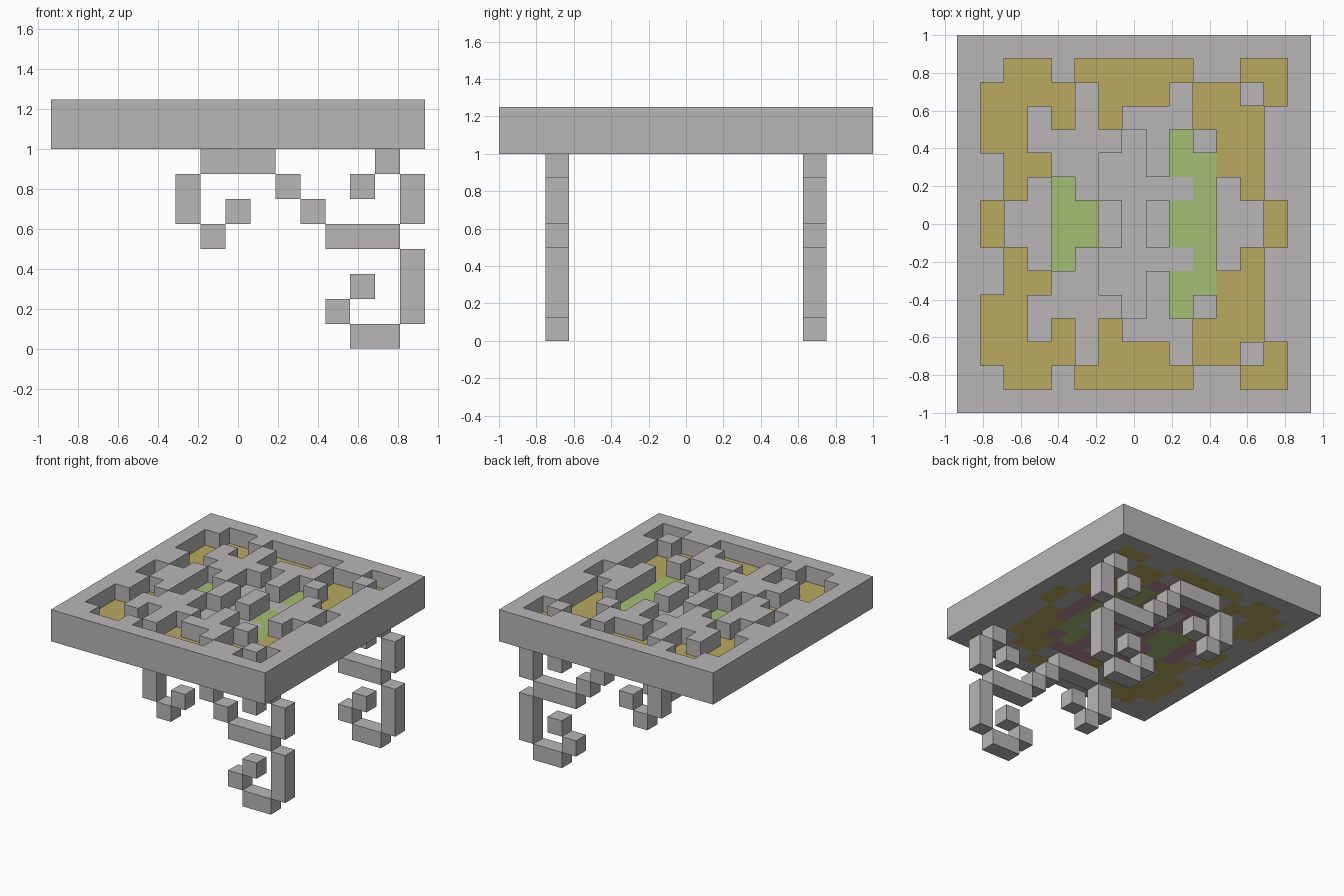
import bpy, bmesh
from mathutils import Vector, Matrix

if "Cube" in bpy.data.objects:
    bpy.data.objects.remove(bpy.data.objects["Cube"], do_unlink=True)

U = 0.125            # size of one block
COLS, ROWS = 15, 16


def make_material(name, rgb):
    m = bpy.data.materials.new(name)
    m.use_nodes = True
    m.diffuse_color = (*rgb, 1)
    bsdf = next(n for n in m.node_tree.nodes if n.type == 'BSDF_PRINCIPLED')
    bsdf.inputs["Base Color"].default_value = (*rgb, 1)
    return m


MATS = [make_material("stone_grey", (0.48, 0.465, 0.465)),
        make_material("ochre_yellow", (0.48, 0.40, 0.12)),
        make_material("leaf_green", (0.37, 0.51, 0.17)),
        make_material("dusty_mauve", (0.46, 0.27, 0.33))]
GREY, YELLOW, GREEN, MAUVE = range(4)


def make_object(name, bm):
    mesh = bpy.data.meshes.new(name)
    bm.to_mesh(mesh)
    bm.free()
    for m in MATS:
        mesh.materials.append(m)
    obj = bpy.data.objects.new(name, mesh)
    bpy.context.collection.objects.link(obj)
    return obj


# Carved pattern, back half (Y yellow, G green, P plain recess, . raised block)
HALF = ["...............",
        "..YY.YYYYY..YY.",
        ".YYYY.YYY.YY.Y.",
        ".YY.Y.Y...YYY..",
        ".YY....P.G.YY..",
        "..YY..PP.GGYY..",
        "..Y.G.PPPPG.Y..",
        ".Y..GG.P.GG..Y."]
PATTERN = HALF + HALF[::-1]


def floor_colour(c, r):
    """Colour of a lower-layer block; mauve hugs the inner recesses."""
    mark = PATTERN[r][c]
    if mark != ".":
        return {"Y": YELLOW, "G": GREEN, "P": GREY}[mark]
    near = [PATTERN[j][i] for j in range(max(r - 1, 0), min(r + 2, ROWS))
            for i in range(max(c - 1, 0), min(c + 2, COLS))]
    return MAUVE if "G" in near or "P" in near else GREY


# Two layers of blocks: full lower layer, carved upper layer
blocks = {}
for r in range(ROWS):
    for c in range(COLS):
        rim = c in (0, COLS - 1) or r in (0, ROWS - 1)
        blocks[(c, r, 8)] = GREY if rim else floor_colour(c, r)
        if PATTERN[r][c] == ".":
            blocks[(c, r, 9)] = GREY


def block_centre(c, r, k):
    return Vector(((c - (COLS - 1) / 2) * U, ((ROWS - 1) / 2 - r) * U, (k + 0.5) * U))


# Table top: only the exposed side of each block becomes a face
bm = bmesh.new()
for (c, r, k), colour in blocks.items():
    for axis in range(3):
        for sign in (-1, 1):
            step = [0, 0, 0]
            step[axis] = -sign if axis == 1 else sign
            if (c + step[0], r + step[1], k + step[2]) in blocks:
                continue
            n, a, b = Vector(), Vector(), Vector()
            n[axis] = sign * U / 2
            a[(axis + 1) % 3] = sign * U / 2
            b[(axis + 2) % 3] = U / 2
            mid = block_centre(c, r, k) + n
            face = bm.faces.new([bm.verts.new(mid + p)
                                 for p in (-a - b, a - b, a + b, b - a)])
            face.material_index = colour
bmesh.ops.remove_doubles(bm, verts=bm.verts, dist=0.001)
make_object("table_top", bm)

# Scroll legs: (first column, last column, bottom level, top level)
SCROLL = [(6, 8, 7, 8), (5, 5, 5, 7), (6, 6, 4, 5), (7, 7, 5, 6),
          (9, 9, 6, 7), (10, 10, 5, 6), (11, 13, 4, 5), (13, 13, 7, 8),
          (12, 12, 6, 7), (14, 14, 5, 7), (14, 14, 1, 4), (12, 12, 2, 3),
          (11, 11, 1, 2), (12, 13, 0, 1)]

for name, y in (("front_scroll_leg", -5.5 * U), ("back_scroll_leg", 5.5 * U)):
    bm = bmesh.new()
    for c0, c1, k0, k1 in SCROLL:
        centre = Vector((((c0 + c1) / 2 - 7) * U, y, (k0 + k1) / 2 * U))
        size = Vector(((c1 - c0 + 1) * U, U, (k1 - k0) * U))
        bmesh.ops.create_cube(bm, size=1, matrix=Matrix.Translation(centre) @ Matrix.Diagonal((*size, 1)))
    make_object(name, bm)
